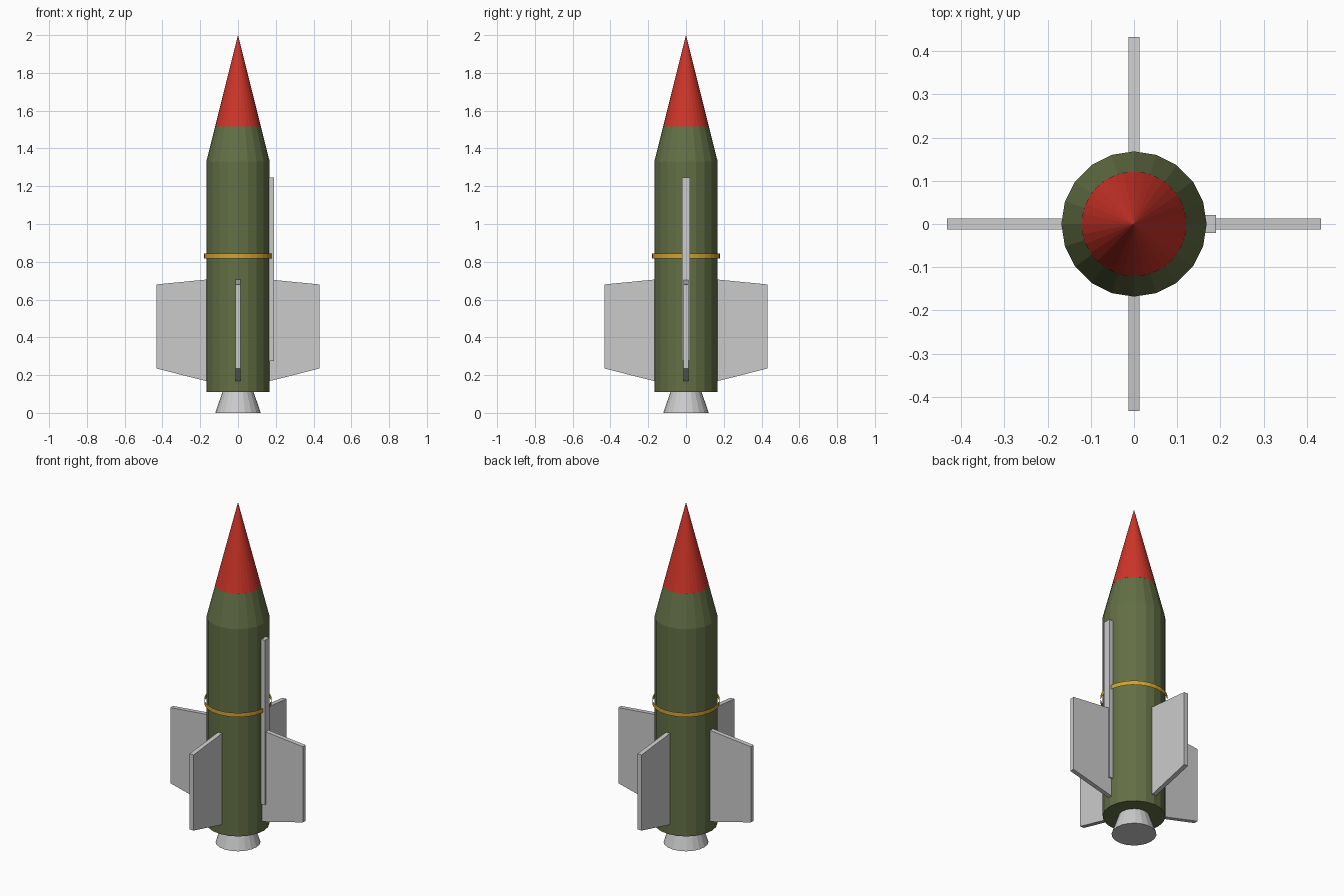
import bpy, bmesh, math
from mathutils import Matrix

if "Cube" in bpy.data.objects:
    bpy.data.objects.remove(bpy.data.objects["Cube"])


def material(name, rgb):
    m = bpy.data.materials.new(name)
    m.diffuse_color = (*rgb, 1)
    m.use_nodes = True
    m.node_tree.nodes["Principled BSDF"].inputs["Base Color"].default_value = m.diffuse_color
    return m


def finish(name, bm, mat=None):
    bmesh.ops.recalc_face_normals(bm, faces=bm.faces)
    me = bpy.data.meshes.new(name)
    bm.to_mesh(me)
    bm.free()
    ob = bpy.data.objects.new(name, me)
    bpy.context.collection.objects.link(ob)
    if mat:
        me.materials.append(mat)
    return ob


def lathe(name, profile, sides, mat=None, caps=True):
    """Rings of (radius, z) skinned together; a radius of 0 makes a tip."""
    bm = bmesh.new()
    rings = []
    for r, z in profile:
        n = sides if r > 0 else 1
        rings.append([bm.verts.new((r * math.cos(2 * math.pi * i / sides),
                                    r * math.sin(2 * math.pi * i / sides), z)) for i in range(n)])
    for a, b in zip(rings, rings[1:]):
        for i in range(sides):
            j = (i + 1) % sides
            if len(b) == 1:
                bm.faces.new((a[i], a[j], b[0]))
            else:
                bm.faces.new((a[i], a[j], b[j], b[i]))
    if caps:
        for ring in (rings[0], rings[-1]):
            if len(ring) > 1:
                bm.faces.new(ring)
    return finish(name, bm, mat)


def slab(name, outline, half, angle=0):
    """Extrude an (x, z) outline along y, then turn it about z."""
    bm = bmesh.new()
    face = bm.faces.new([bm.verts.new((x, -half, z)) for x, z in outline])
    new = bmesh.ops.extrude_face_region(bm, geom=[face])["geom"]
    bmesh.ops.translate(bm, vec=(0, 2 * half, 0),
                        verts=[v for v in new if isinstance(v, bmesh.types.BMVert)])
    bmesh.ops.rotate(bm, verts=bm.verts, matrix=Matrix.Rotation(angle, 3, 'Z'))
    return finish(name, bm)


green = material("olive_green", (0.125, 0.16, 0.06))
red = material("red", (0.62, 0.035, 0.022))
gold = material("gold", (0.64, 0.36, 0.03))

# hull with tapered shoulder, and pointed nose
lathe("body", [(0.168, 0.11), (0.168, 1.33), (0.121, 1.517)], 20, green)
lathe("nose_cone", [(0.121, 1.517), (0, 2.0)], 32, red)

# engine nozzle
lathe("nozzle", [(0.12, 0), (0.083, 0.11)], 20)

# loose open band around the middle
lathe("band", [(0.18, 0.818), (0.18, 0.843)], 32, gold, caps=False)

# four fins
for k in range(4):
    slab(f"fin_{k + 1}", [(0.166, 0.168), (0.432, 0.235), (0.432, 0.68), (0.166, 0.706)],
         0.013, k * math.pi / 2)

# launch rail on the right side
slab("launch_rail", [(0.163, 0.275), (0.19, 0.275), (0.19, 1.245), (0.163, 1.245)], 0.021)
